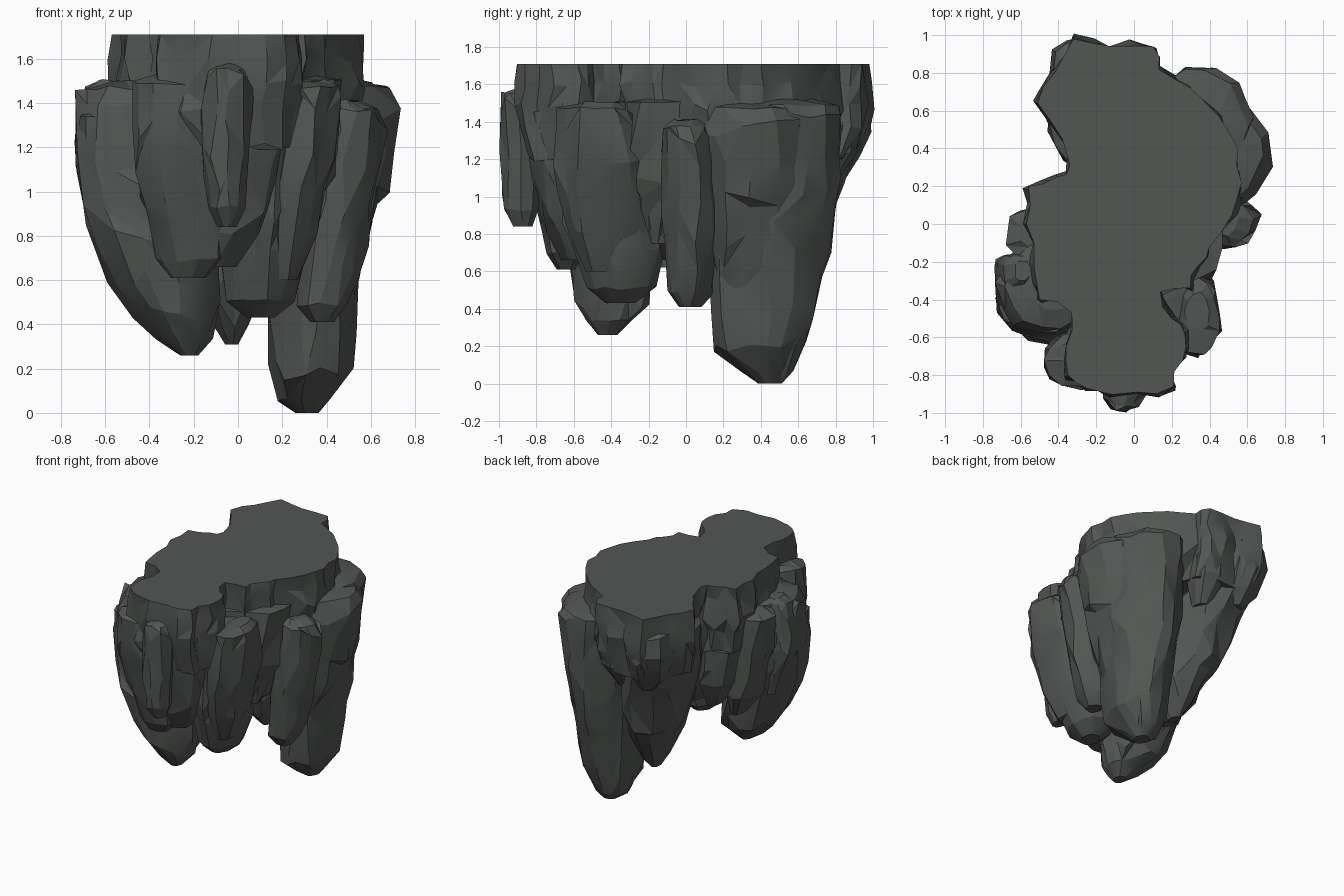
import bpy, bmesh, math, random
from mathutils import Vector

random.seed(11)
rock = bpy.data.materials.new("dark grey green stone")
rock.diffuse_color = (0.085, 0.093, 0.086, 1)


def finish(bm, name):
    """Triangulate into facets, turn into an object and keep the creases sharp."""
    bmesh.ops.recalc_face_normals(bm, faces=bm.faces)
    for method in ('FIXED', 'ALTERNATE'):
        quads = [f for f in bm.faces if len(f.verts) == 4]
        if method == 'FIXED':
            quads = [f for f in quads if random.random() < 0.5]
        bmesh.ops.triangulate(bm, faces=quads, quad_method=method)
    me = bpy.data.meshes.new(name)
    bm.to_mesh(me)
    bm.free()
    me.materials.append(rock)
    ob = bpy.data.objects.new(name, me)
    bpy.context.collection.objects.link(ob)
    bpy.ops.object.select_all(action='DESELECT')
    ob.select_set(True)
    bpy.context.view_layer.objects.active = ob
    bpy.ops.object.shade_smooth_by_angle(angle=math.radians(17))


def skin(bm, rows):
    """Bridge rows of vertices and cap both ends."""
    n = len(rows[0])
    for a, b in zip(rows, rows[1:]):
        for i in range(n):
            j = (i + 1) % n
            bm.faces.new((a[i], a[j], b[j], b[i]))
    bm.faces.new(rows[0])
    bm.faces.new(rows[-1])


def lobe(name, rings, n=11, rough=0.07):
    """Hanging rock finger: rings are (z, x, y, rx, ry) from the tip upwards."""
    bm = bmesh.new()
    full = [rings[0]]
    for a, b in zip(rings, rings[1:]):        # split long spans
        k = max(1, round((b[0] - a[0]) / 0.17))
        full += [tuple(p + (q - p) * s / k for p, q in zip(a, b)) for s in range(1, k + 1)]
    z, x, y, rx, ry = full[-1]                # domed shoulder
    full.append((z + .03, x * .95, y * .95, rx * .6, ry * .6))
    flute = [random.uniform(-rough, rough) for _ in range(n)]
    turn = [random.uniform(-0.2, 0.2) for _ in range(n)]
    start = random.random()
    rows = []
    for k, (z, x, y, rx, ry) in enumerate(full):
        row = []
        for i in range(n):
            t = (i + turn[i] + random.uniform(-.25, .25)) * math.tau / n + start
            r = 1.03 + flute[i] + random.uniform(-rough, rough)
            dz = random.uniform(-.06, .06) if 1 < k < len(full) - 2 else random.uniform(0, .02)
            row.append(bm.verts.new((x + rx * r * math.cos(t), y + ry * r * math.sin(t), z + dz * (k > 0))))
        rows.append(row)
    skin(bm, rows)
    finish(bm, name)


# Flat-topped crown with a ragged outline
outline = [(-.32, .98), (-.12, .94), (.1, .94), (.13, .82), (.3, .72), (.45, .57), (.55, .4),
           (.57, .22), (.52, .05), (.4, -.12), (.34, -.22), (.3, -.34), (.14, -.36), (.2, -.5),
           (.27, -.58), (.26, -.72), (.21, -.86), (.02, -.89), (-.25, -.87), (-.35, -.8),
           (-.36, -.65), (-.33, -.47), (-.5, -.4), (-.53, -.22), (-.57, 0), (-.56, .2),
           (-.41, .25), (-.34, .31), (-.38, .45), (-.51, .64), (-.42, .8)]
pts = []
for p, q in zip(outline, outline[1:] + outline[:1]):
    p, q = Vector(p), Vector(q)
    side = (q - p).orthogonal().normalized()
    pts += [p, (p + q) / 2 + side * random.uniform(-.025, .025)]
bm = bmesh.new()
rows = []
for z, s, jit in ((1.71, 1, 0), (1.6, 1, .022), (1.48, 1.01, .025), (1.36, .99, .025), (1.2, .93, .02)):
    rows.append([bm.verts.new((p.x * s + random.uniform(-jit, jit),
                               p.y * s + random.uniform(-jit, jit),
                               z + random.uniform(-jit, jit))) for p in pts])
skin(bm, rows)
finish(bm, "crown")

# Inner mass that closes the gaps between the fingers
lobe("inner_core", [(.66, .02, -.08, .12, .14), (.78, .05, -.04, .27, .28), (1.1, .06, -.02, .42, .38),
                    (1.5, .04, 0, .48, .4)])

# Large fingers
lobe("back_right_finger", [(0, .31, .45, .05, .06), (.05, .3, .44, .11, .13), (.2, .33, .41, .18, .24),
                           (.58, .33, .43, .21, .29), (.75, .33, .45, .24, .31),
                           (1.05, .34, .49, .25, .32), (1.4, .34, .52, .28, .31),
                           (1.48, .32, .52, .26, .29)], 14, .05)
lobe("back_right_flank", [(.3, .36, .36, .1, .14), (.6, .36, .36, .19, .22), (1.05, .42, .37, .27, .25),
                          (1.38, .46, .37, .29, .27), (1.46, .42, .37, .26, .25)], 12, .05)
lobe("left_finger", [(.26, -.22, -.42, .04, .05), (.33, -.24, -.41, .13, .13), (.46, -.28, -.4, .2, .2),
                     (.8, -.38, -.39, .29, .27), (1.15, -.46, -.35, .28, .26),
                     (1.4, -.46, -.33, .26, .25), (1.46, -.44, -.33, .24, .23)], 14)
lobe("back_left_finger", [(.31, -.03, .4, .03, .05), (.38, -.03, .4, .08, .12), (.6, -.05, .42, .17, .23),
                          (.9, -.11, .49, .24, .29), (1.2, -.17, .55, .27, .3),
                          (1.48, -.19, .61, .28, .31)], 13)
lobe("front_middle_finger", [(.43, .1, -.35, .06, .08), (.5, .1, -.35, .15, .18), (.75, .12, -.36, .19, .25),
                             (1.2, .12, -.4, .22, .3), (1.42, .1, -.4, .2, .29)], 13)
lobe("front_column", [(.66, -.1, -.58, .1, .08), (.8, -.09, -.6, .18, .15), (1.1, -.07, -.65, .25, .19),
                      (1.45, -.04, -.68, .27, .2)], 13)
lobe("right_finger", [(.41, .38, .02, .05, .06), (.48, .38, .02, .11, .12), (.8, .43, .03, .15, .16),
                      (1.1, .49, .02, .15, .15), (1.32, .53, .01, .13, .14), (1.37, .51, .01, .11, .12)])

# Smaller fingers around the rim
lobe("front_left_finger", [(.61, -.22, -.64, .08, .05), (.68, -.21, -.64, .15, .1),
                           (1.0, -.25, -.68, .19, .14), (1.28, -.29, -.72, .18, .15),
                           (1.48, -.3, -.72, .16, .15)], 11)
lobe("front_tip_finger", [(.84, -.05, -.87, .04, .05), (.92, -.05, -.88, .08, .09),
                          (1.2, -.06, -.89, .11, .1), (1.5, -.05, -.89, .11, .1),
                          (1.54, -.05, -.88, .09, .08)], 9)
lobe("front_right_finger", [(.6, .22, -.44, .05, .1), (.8, .25, -.44, .12, .2),
                            (1.2, .31, -.46, .14, .24), (1.38, .35, -.48, .12, .2),
                            (1.46, .35, -.5, .11, .18)], 11, .1)
lobe("left_rear_finger", [(.62, -.38, -.08, .04, .06), (.8, -.44, -.07, .13, .15),
                          (1.2, -.52, -.06, .15, .15), (1.42, -.55, -.06, .13, .14)], 9)
lobe("left_ridge", [(.72, -.52, -.42, .05, .06), (.85, -.55, -.42, .09, .1),
                    (1.15, -.61, -.4, .12, .13), (1.33, -.61, -.42, .1, .12)], 8)
lobe("left_outer_ridge", [(.75, -.54, -.26, .05, .06), (1.1, -.65, -.27, .1, .11),
                          (1.4, -.64, -.26, .09, .1), (1.46, -.62, -.26, .07, .09)], 8)
lobe("left_back_finger", [(.72, -.28, .06, .05, .06), (.92, -.33, .08, .14, .15),
                          (1.45, -.4, .09, .15, .15)], 9)
lobe("back_knob", [(1.1, -.24, .8, .05, .05), (1.2, -.26, .8, .13, .12), (1.4, -.29, .83, .16, .15),
                   (1.55, -.29, .84, .15, .13)], 10)
lobe("back_side_knob", [(1.05, 0, .72, .06, .06), (1.22, .0, .79, .14, .12),
                        (1.55, .0, .82, .12, .12)], 9)
lobe("right_front_rib", [(.75, .22, -.14, .06, .06), (1.0, .26, -.14, .12, .12),
                         (1.42, .3, -.12, .13, .13)], 8)
